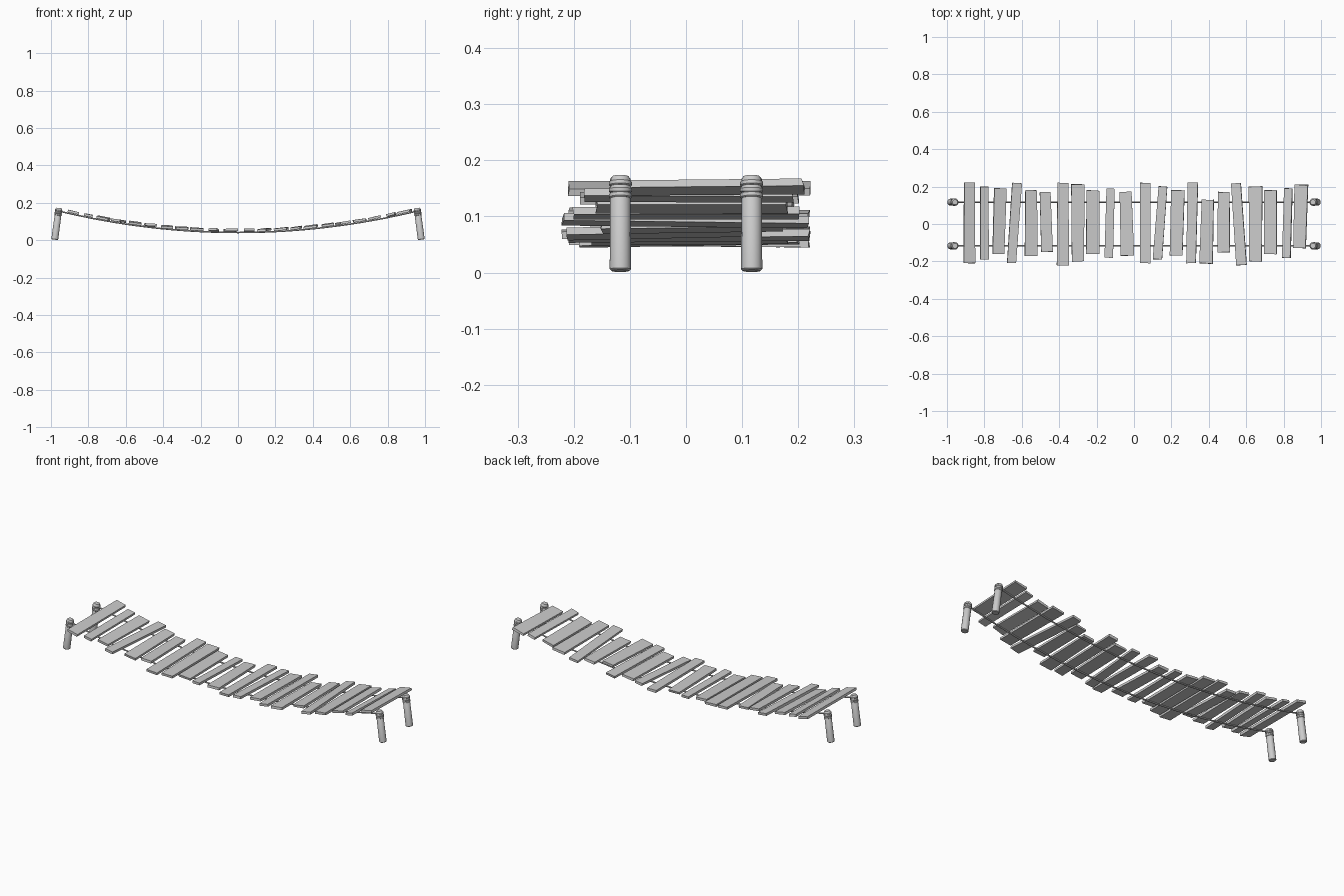
import bpy, bmesh, math, random
from mathutils import Matrix, Vector

random.seed(4)
cube = bpy.data.objects.get("Cube")
if cube:
    bpy.data.objects.remove(cube, do_unlink=True)

wood = bpy.data.materials.new("weathered grey")
wood.use_nodes = True
grey = (0.6, 0.6, 0.6, 1)
wood.diffuse_color = grey
wood.node_tree.nodes["Principled BSDF"].inputs["Base Color"].default_value = grey

ROPE_Y = 0.117
ROPE_R = 0.004
SAG = 0.125


def rope_z(x):
    return 0.043 + SAG * x * x


def add_object(name, bm, smooth=False):
    bmesh.ops.recalc_face_normals(bm, faces=bm.faces)
    mesh = bpy.data.meshes.new(name)
    bm.to_mesh(mesh)
    bm.free()
    mesh.materials.append(wood)
    obj = bpy.data.objects.new(name, mesh)
    bpy.context.collection.objects.link(obj)
    if smooth:
        bpy.ops.object.select_all(action='DESELECT')
        obj.select_set(True)
        bpy.context.view_layer.objects.active = obj
        bpy.ops.object.shade_smooth_by_angle(angle=math.radians(40))
    return obj


def plank(name, x, skew, width, y_back, y_front):
    """Slightly tapered board resting on both ropes."""
    thick = 0.013
    length = y_back - y_front
    bm = bmesh.new()
    bmesh.ops.create_cube(bm, size=1)
    taper = random.uniform(-0.06, 0.06)
    for v in bm.verts:
        end = math.copysign(1, v.co.y)
        v.co.x *= width * (1 + end * taper)
        v.co.y = v.co.y * length + v.co.x * random.uniform(-0.08, 0.08)
        v.co.z *= thick
    slope = math.atan(2 * SAG * x) + math.radians(random.uniform(-2, 4))
    turn = Matrix.Rotation(-math.atan2(skew, length), 4, 'Z')
    pitch = Matrix.Rotation(-slope, 4, 'Y')
    roll = Matrix.Rotation(math.radians(random.uniform(-1, 1)), 4, 'X')
    place = Matrix.Translation((x, (y_back + y_front) / 2, rope_z(x) + 0.010))
    bm.transform(place @ pitch @ roll @ turn)
    add_object(name, bm)


# Boards, in hundredths: centre x, sideways skew, width, back end, front end
BOARDS = [
    (-88, 0, 6, 22, -21), (-80, 0, 4.5, 20, -19), (-72, 1, 6.5, 19, -16),
    (-64, 3, 5, 22, -21), (-55, 0, 6.5, 18, -17), (-47, -1, 6, 17, -15),
    (-38, 0, 6.2, 22, -22), (-30, 0, 6.8, 21, -20), (-22, 0, 7, 18, -16),
    (-13, 1, 4.5, 19, -18), (-4, -1, 6.8, 17, -17), (6, 0, 5.6, 22, -21),
    (14, 3, 4.8, 20, -19), (23, 1, 7, 18, -17), (31, 1, 5.3, 22, -21),
    (39, 1, 6.8, 13, -21), (48, 0, 6.4, 17, -15), (56, -3, 5.4, 22, -22),
    (65, 0, 7, 20, -20), (73, 0, 6.8, 18, -16), (82, 1, 4.5, 19, -18),
    (89, 1, 7, 21, -13),
]
for i, board in enumerate(BOARDS):
    plank(f"plank_{i + 1}", *(n / 100 for n in board))


# Sagging ropes
def rope(name, y):
    bm = bmesh.new()
    sides, steps = 8, 32
    rings = []
    for i in range(steps + 1):
        x = 0.955 * (2 * i / steps - 1)
        ring = []
        for s in range(sides):
            a = math.tau * s / sides
            ring.append(bm.verts.new((x, y + ROPE_R * math.cos(a),
                                      rope_z(x) + ROPE_R * (math.sin(a) - 0.5))))
        rings.append(ring)
    for a, b in zip(rings, rings[1:]):
        for s in range(sides):
            t = (s + 1) % sides
            bm.faces.new((a[s], a[t], b[t], b[s]))
    bm.faces.new(rings[0])
    bm.faces.new(rings[-1])
    add_object(name, bm, smooth=True)


def lathe(bm, profile, sides=14):
    """Closed solid of (radius, height) rings."""
    rings = [[bm.verts.new((r * math.cos(math.tau * s / sides),
                            r * math.sin(math.tau * s / sides), z))
              for s in range(sides)] for r, z in profile]
    for a, b in zip(rings, rings[1:]):
        for s in range(sides):
            t = (s + 1) % sides
            bm.faces.new((a[s], a[t], b[t], b[s]))
    bm.faces.new(rings[0])
    bm.faces.new(rings[-1])


# Leaning posts with rope lashings near the top
def post(name, side, y):
    foot = Vector((side * 0.98, y, 0.003))
    head = Vector((side * 0.957, y, 0.172))
    axis = head - foot
    height = axis.length
    lean = Matrix.Translation(foot) @ axis.to_track_quat('Z', 'Y').to_matrix().to_4x4()
    bm = bmesh.new()
    lathe(bm, [(0.016, 0), (0.019, 0.003), (0.018, height - 0.005),
               (0.014, height)])
    bm.transform(lean)
    add_object(name, bm, smooth=True)

    for i, (z, tilt) in enumerate([(0.135, 5), (0.146, -6), (0.157, 4)]):
        bm = bmesh.new()
        lathe(bm, [(0.0185, -0.005), (0.0205, -0.003),
                   (0.0205, 0.003), (0.0185, 0.005)])
        bm.transform(lean @ Matrix.Translation((0, 0, z))
                     @ Matrix.Rotation(math.radians(tilt), 4, 'X'))
        add_object(f"{name}_lashing_{i + 1}", bm, smooth=True)


for row, y in (("front", -ROPE_Y), ("back", ROPE_Y)):
    rope(f"{row}_rope", y)
    for end, side in (("right", -1), ("left", 1)):
        post(f"{row}_{end}_post", side, y)
